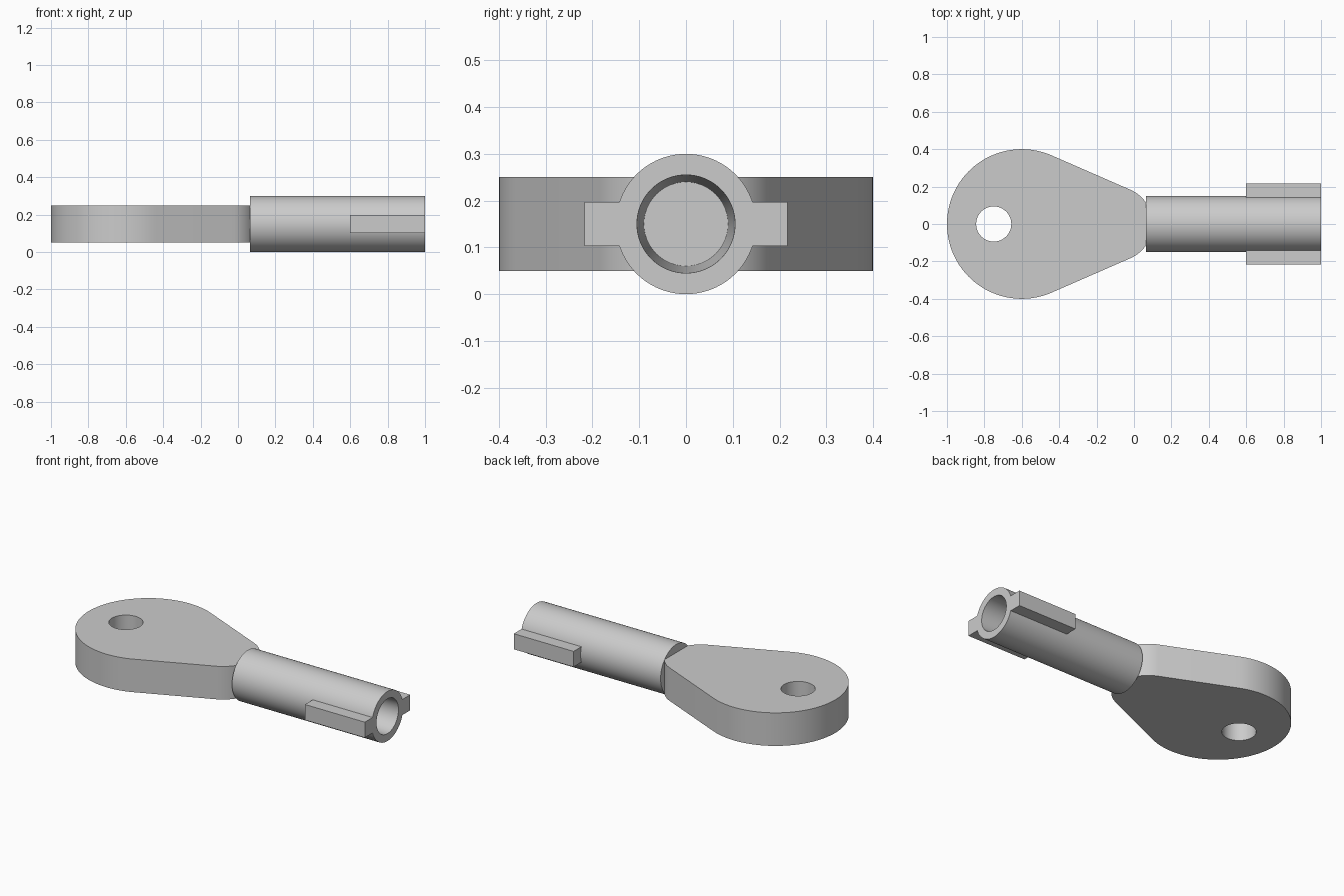
import bpy, bmesh
from math import sin, cos, asin, acos, pi
from mathutils import Matrix

cube = bpy.data.objects.get("Cube")
if cube:
    bpy.data.objects.remove(cube, do_unlink=True)

grey = bpy.data.materials.new("plain grey")
grey.use_nodes = True
colour = (0.6, 0.6, 0.6, 1)
grey.diffuse_color = colour
grey.node_tree.nodes["Principled BSDF"].inputs["Base Color"].default_value = colour

AXIS_Z = 0.15
SHAFT_R = 0.15


def arc(cx, r, start, end, n):
    """Points on a circle arc centred on (cx, 0)."""
    steps = [start + (end - start) * i / n for i in range(n + 1)]
    return [(cx + r * cos(a), r * sin(a)) for a in steps]


def finish(obj):
    obj.data.materials.clear()
    obj.data.materials.append(grey)
    bpy.ops.object.select_all(action='DESELECT')
    obj.select_set(True)
    bpy.context.view_layer.objects.active = obj
    bpy.ops.object.shade_smooth_by_angle(angle=pi / 6)


def plate(name, outlines, half_thickness, matrix):
    """Flat outline, with any holes, given thickness both ways."""
    curve = bpy.data.curves.new(name, 'CURVE')
    curve.dimensions = '2D'
    curve.fill_mode = 'BOTH'
    curve.extrude = half_thickness
    for points in outlines:
        spline = curve.splines.new('POLY')
        spline.points.add(len(points) - 1)
        for p, (x, y) in zip(spline.points, points):
            p.co = (x, y, 0, 1)
        spline.use_cyclic_u = True
    temp = bpy.data.objects.new(name + " outline", curve)
    bpy.context.collection.objects.link(temp)
    bpy.context.view_layer.update()
    evaluated = temp.evaluated_get(bpy.context.evaluated_depsgraph_get())
    mesh = bpy.data.meshes.new_from_object(evaluated)
    bpy.data.objects.remove(temp, do_unlink=True)
    bm = bmesh.new()
    bm.from_mesh(mesh)
    bmesh.ops.remove_doubles(bm, verts=bm.verts, dist=0.00001)
    bm.transform(matrix)
    bmesh.ops.recalc_face_normals(bm, faces=bm.faces)
    bm.to_mesh(mesh)
    bm.free()
    obj = bpy.data.objects.new(name, mesh)
    bpy.context.collection.objects.link(obj)
    finish(obj)


# Handle: teardrop hull of two circles, pierced by a ring hole
big_x, big_r, small_x, small_r = -0.6, 0.4, -0.1, 0.2
tangent = acos((big_r - small_r) / (small_x - big_x))
teardrop = (arc(big_x, big_r, tangent, 2 * pi - tangent, 72)
            + arc(small_x, small_r, -tangent, tangent, 36))
hole = arc(-0.75, 0.094, 0, 2 * pi, 48)[:-1]
plate("handle", [teardrop, hole], 0.1, Matrix.Translation((0, 0, AXIS_Z)))

# Shaft: turned profile with a tapered blind bore in the open end
SIDES = 72
profile = [(0.065, 0), (0.065, SHAFT_R), (1, SHAFT_R), (1, 0.105), (0.6, 0.09), (0.6, 0)]
bm = bmesh.new()
verts = [bm.verts.new((x, 0, r)) for x, r in profile]
edges = [bm.edges.new(pair) for pair in zip(verts, verts[1:])]
bmesh.ops.spin(bm, geom=verts + edges, cent=(0, 0, 0), axis=(1, 0, 0),
               angle=2 * pi, steps=SIDES, use_duplicate=False)
bmesh.ops.remove_doubles(bm, verts=bm.verts, dist=0.0001)
bmesh.ops.recalc_face_normals(bm, faces=bm.faces)
bm.transform(Matrix.Translation((0, 0, AXIS_Z)))
mesh = bpy.data.meshes.new("shaft")
bm.to_mesh(mesh)
bm.free()
shaft = bpy.data.objects.new("shaft", mesh)
bpy.context.collection.objects.link(shaft)
finish(shaft)

# Key teeth: bars on both sides whose inner face follows the shaft
half_height = 0.047
spread = asin(half_height / SHAFT_R)
tooth = arc(0, SHAFT_R - 0.0005, spread, -spread, 8) + [(0.217, -half_height), (0.217, half_height)]
for name, side in (("left_tooth", 1), ("right_tooth", -1)):
    # Outline axes become y and z; thickness runs along x
    to_side = Matrix(((0, 0, 1, 0.8), (side, 0, 0, 0), (0, 1, 0, AXIS_Z), (0, 0, 0, 1)))
    plate(name, [tooth], 0.2, to_side)
